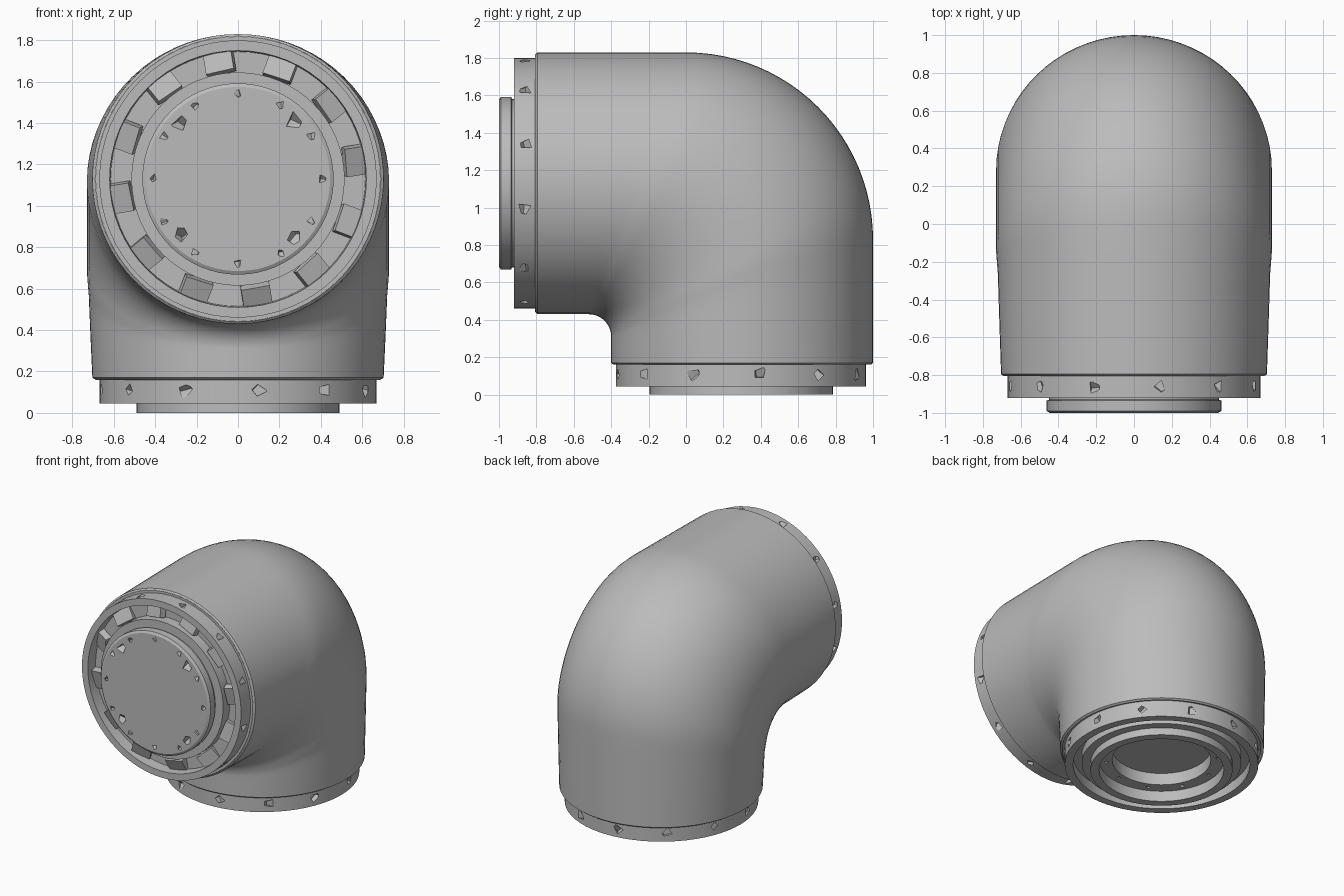
import bpy, bmesh, random
from math import sin, cos, pi, radians
from mathutils import Vector, Matrix, Euler

random.seed(4)
cube = bpy.data.objects.get("Cube")
if cube:
    bpy.data.objects.remove(cube, do_unlink=True)

grey = bpy.data.materials.new("plain grey")
grey.use_nodes = True
grey.diffuse_color = (0.5, 0.5, 0.5, 1)
grey.node_tree.nodes["Principled BSDF"].inputs["Base Color"].default_value = (0.5, 0.5, 0.5, 1)


def add_object(name, bm, matrix=None):
    mesh = bpy.data.meshes.new(name)
    bm.to_mesh(mesh)
    bm.free()
    mesh.materials.append(grey)
    obj = bpy.data.objects.new(name, mesh)
    bpy.context.collection.objects.link(obj)
    if matrix:
        obj.matrix_world = matrix
    return obj


def smooth(obj, angle=35):
    bpy.ops.object.select_all(action="DESELECT")
    obj.select_set(True)
    bpy.context.view_layer.objects.active = obj
    bpy.ops.object.shade_smooth_by_angle(angle=radians(angle))


def bridge(bm, a, b):
    n = len(a)
    for i in range(n):
        j = (i + 1) % n
        bm.faces.new((a[i], a[j], b[j], b[i]))


def lathe(name, profile, matrix, sides=64):
    """Closed solid of revolution about local z, capped flat at both ends of the profile."""
    bm = bmesh.new()
    rings = []
    for r, d in profile:
        rings.append([bm.verts.new((r * cos(2 * pi * i / sides), r * sin(2 * pi * i / sides), d))
                      for i in range(sides)])
    for a, b in zip(rings, rings[1:]):
        bridge(bm, a, b)
    bm.faces.new(rings[0])
    bm.faces.new(rings[-1])
    bmesh.ops.recalc_face_normals(bm, faces=bm.faces)
    return add_object(name, bm, matrix)


def cut_dents(obj, r, d, size, count, start):
    """Chip a ring of faceted dents out of a part."""
    bm = bmesh.new()
    for i in range(count):
        a = radians(start) + 2 * pi * i / count
        turn = Euler([random.uniform(0, pi) for _ in range(3)]).to_matrix().to_4x4()
        place = Matrix.Translation((r * cos(a), r * sin(a), d))
        bmesh.ops.create_cone(bm, cap_ends=True, segments=4, radius1=size, radius2=size * 0.4,
                              depth=size * 1.4, matrix=place @ turn)
    bmesh.ops.recalc_face_normals(bm, faces=bm.faces)
    cutter = add_object("dent_cutter", bm, obj.matrix_world.copy())
    cutter.hide_render = True
    mod = obj.modifiers.new("dents", "BOOLEAN")
    mod.operation, mod.solver, mod.object = "DIFFERENCE", "EXACT", cutter
    bpy.context.view_layer.update()
    graph = bpy.context.evaluated_depsgraph_get()
    mesh = bpy.data.meshes.new_from_object(obj.evaluated_get(graph))
    # Keep the plain part if the cut comes back empty
    if len(mesh.polygons) > len(obj.data.polygons) // 2:
        obj.data = mesh
    obj.modifiers.clear()
    bpy.data.objects.remove(cutter, do_unlink=True)


def groove_chunks(name, r, depth, matrix, count=12):
    """Tilted wedges standing on the groove floor."""
    bm = bmesh.new()
    for i in range(count):
        a = 2 * pi * (i + 0.3) / count
        m = (Matrix.Translation((r * cos(a), r * sin(a), depth)) @ Matrix.Rotation(a, 4, "Z")
             @ Matrix.Rotation(random.uniform(0.2, 0.45), 4, "Y")
             @ Matrix.Rotation(random.uniform(-0.3, 0.3), 4, "X")
             @ Matrix.Diagonal((0.095, 0.14, 0.05, 1)))
        bmesh.ops.create_cube(bm, size=1, matrix=m)
    return add_object(name, bm, matrix)


# Elbow body: sections spanned between the outer and the inner bend line
def elbow_sections():
    sec = [((-0.806, 1.818), (-0.806, 0.442))]
    for i in range(5):
        t = i / 5
        sec.append(((-0.795 + 0.795 * t, 1.83), (-0.795 + 0.275 * t, 0.43)))
    for i in range(25):
        a = pi / 2 * i / 24
        sec.append(((sin(a), 0.83 + cos(a)), (-0.52 + 0.12 * sin(a), 0.31 + 0.12 * cos(a))))
    for i in range(1, 6):
        t = i / 5
        sec.append(((1.0, 0.83 - 0.66 * t), (-0.40, 0.31 - 0.14 * t)))
    sec.append(((0.988, 0.16), (-0.388, 0.16)))
    return sec


bm = bmesh.new()
previous = None
sections = elbow_sections()
sides = 72
for k, (outer, inner) in enumerate(sections):
    o, n = Vector((0, *outer)), Vector((0, *inner))
    mid, half = (o + n) / 2, (o - n) / 2
    t = k / (len(sections) - 1)
    width = 0.70 + 0.03 * min(1, 1.4 * sin(pi * t))
    if k in (0, len(sections) - 1):
        width = 0.688
    ring = [bm.verts.new(mid + half * cos(2 * pi * i / sides)
                         + Vector((width * sin(2 * pi * i / sides), 0, 0))) for i in range(sides)]
    if previous:
        bridge(bm, previous, ring)
    previous = ring
bmesh.ops.recalc_face_normals(bm, faces=bm.faces)
body = add_object("elbow_body", bm)
smooth(body, 40)

# Front flange: collar, groove, inner ring and protruding hub
front = Matrix.Translation((0, -0.805, 1.13)) @ Matrix.Rotation(pi / 2, 4, "X")
front_flange = lathe("front_flange", [
    (0.69, -0.1), (0.69, 0), (0.67, 0), (0.67, 0.115), (0.62, 0.115),
    (0.615, 0.03), (0.515, 0.03), (0.515, 0.11), (0.45, 0.11), (0.45, 0.125),
    (0.462, 0.13), (0.462, 0.185), (0.445, 0.195)], front)
cut_dents(front_flange, 0.67, 0.06, 0.035, 12, 18)
cut_dents(front_flange, 0.41, 0.195, 0.022, 12, 0)
cut_dents(front_flange, 0.39, 0.195, 0.042, 4, 45)
smooth(front_flange, 30)
groove_chunks("front_groove_wedges", 0.565, 0.05, front)

# Bottom flange: collar, groove and hollow hub
bottom = Matrix.Translation((0, 0.295, 0.17)) @ Matrix.Rotation(pi, 4, "X")
bottom_flange = lathe("bottom_flange", [
    (0.688, -0.1), (0.688, 0), (0.668, 0), (0.668, 0.125), (0.61, 0.125),
    (0.61, 0.05), (0.55, 0.05), (0.55, 0.115), (0.49, 0.115), (0.49, 0.17),
    (0.43, 0.17), (0.43, 0.09), (0.34, 0.09), (0.34, 0.0)], bottom)
cut_dents(bottom_flange, 0.668, 0.06, 0.04, 12, 22)
cut_dents(bottom_flange, 0.385, 0.09, 0.02, 10, 8)
smooth(bottom_flange, 30)
